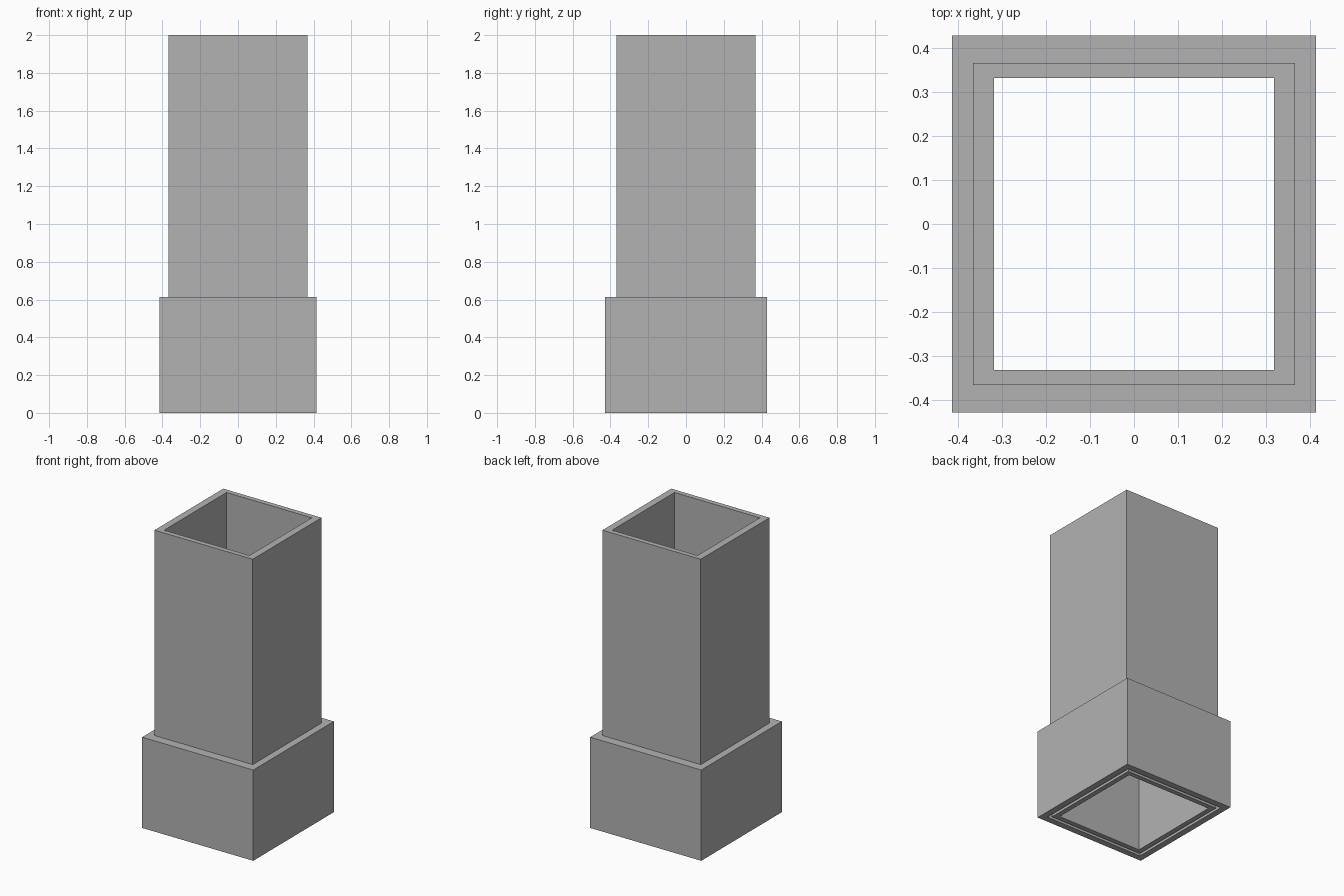
import bpy
import bmesh

if "Cube" in bpy.data.objects:
    bpy.data.objects.remove(bpy.data.objects["Cube"], do_unlink=True)

# Plain grey material
GREY = (0.45, 0.45, 0.45, 1.0)
grey = bpy.data.materials.new("plain_grey")
grey.use_nodes = True
grey.diffuse_color = GREY
bsdf = grey.node_tree.nodes["Principled BSDF"]
bsdf.inputs["Base Color"].default_value = GREY
bsdf.inputs["Roughness"].default_value = 0.8


def rectangular_ring(name, profile):
    """Sweep a closed profile of (half width, half depth, height) round four sides."""
    bm = bmesh.new()
    corners = [(-1, -1), (1, -1), (1, 1), (-1, 1)]
    loops = [[bm.verts.new((sx * hx, sy * hy, z)) for sx, sy in corners]
             for hx, hy, z in profile]
    for i, low in enumerate(loops):
        high = loops[(i + 1) % len(loops)]
        for j in range(4):
            k = (j + 1) % 4
            bm.faces.new((low[j], low[k], high[k], high[j]))
    bmesh.ops.recalc_face_normals(bm, faces=bm.faces)
    mesh = bpy.data.meshes.new(name)
    bm.to_mesh(mesh)
    bm.free()
    mesh.materials.append(grey)
    obj = bpy.data.objects.new(name, mesh)
    bpy.context.collection.objects.link(obj)
    return obj


SLEEVE_TOP = 0.613
GAP_TOP = 0.56

# Wide sleeve round the base, closed at the top by a lip against the tube
rectangular_ring("base_sleeve", [
    (0.415, 0.43, 0), (0.415, 0.43, SLEEVE_TOP),
    (0.36, 0.36, SLEEVE_TOP), (0.36, 0.36, GAP_TOP),
    (0.372, 0.387, GAP_TOP), (0.372, 0.387, 0),
])

# Tall open tube, slightly slimmer inside the sleeve to leave a narrow gap
rectangular_ring("tall_tube", [
    (0.353, 0.366, 0), (0.353, 0.366, GAP_TOP),
    (0.367, 0.367, GAP_TOP), (0.367, 0.367, 2),
    (0.319, 0.333, 2), (0.319, 0.333, 0),
])
